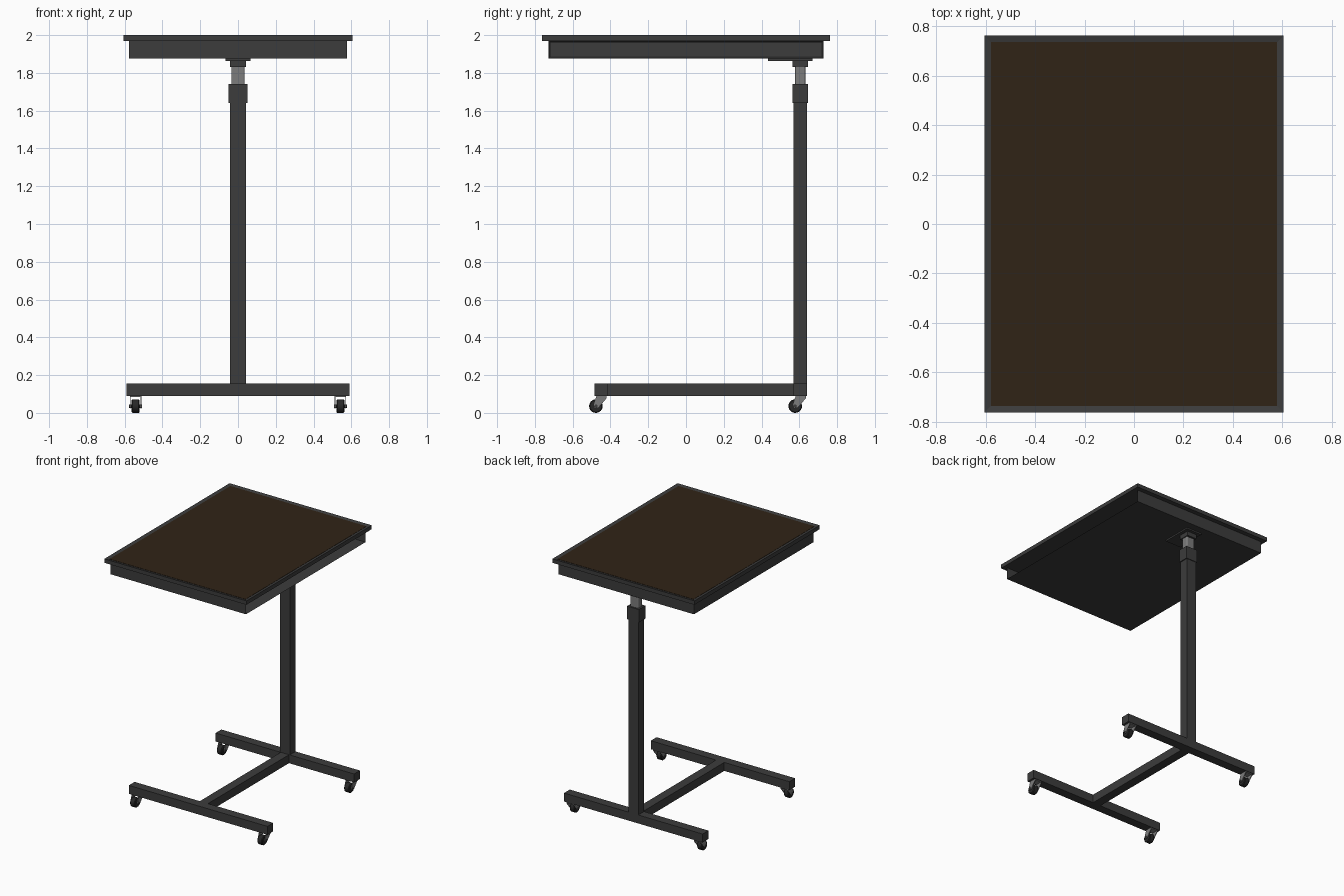
import bpy, bmesh, math
from mathutils import Vector

if "Cube" in bpy.data.objects:
    bpy.data.objects.remove(bpy.data.objects["Cube"])


def material(name, rgb):
    m = bpy.data.materials.new(name)
    m.diffuse_color = (*rgb, 1)
    m.use_nodes = True
    m.node_tree.nodes["Principled BSDF"].inputs["Base Color"].default_value = m.diffuse_color
    return m


DARK = material("dark_metal", (0.045, 0.045, 0.045))
STEEL = material("steel", (0.2, 0.2, 0.2))
BROWN = material("brown_top", (0.03, 0.017, 0.008))
RUBBER = material("rubber", (0.02, 0.02, 0.02))


def finish(name, bm, mat):
    bmesh.ops.recalc_face_normals(bm, faces=bm.faces)
    me = bpy.data.meshes.new(name)
    bm.to_mesh(me)
    bm.free()
    me.materials.append(mat)
    ob = bpy.data.objects.new(name, me)
    bpy.context.collection.objects.link(ob)
    return ob


def box_bm(x, y, z):
    bm = bmesh.new()
    bmesh.ops.create_cube(bm, size=1)
    for v in bm.verts:
        v.co = Vector([(r[0] + r[1]) / 2 + c * (r[1] - r[0]) for r, c in zip((x, y, z), v.co)])
    return bm


def box(name, x, y, z, mat=DARK, bevel=0, segments=1):
    ob = finish(name, box_bm(x, y, z), mat)
    if bevel:
        b = ob.modifiers.new("bevel", "BEVEL")
        b.width = bevel
        b.segments = segments
    return ob


def recess(bm, normal, border, depth):
    # inset the face pointing along normal and push it inwards
    bm.normal_update()
    face = max(bm.faces, key=lambda f: f.normal.dot(Vector(normal)))
    bmesh.ops.inset_region(bm, faces=[face], thickness=border, use_even_offset=True)
    for v in face.verts:
        v.co -= Vector(normal) * depth


def cylinder_x(name, centre, radius, width, mat, sides=24, bevel=0):
    bpy.ops.mesh.primitive_cylinder_add(vertices=sides, radius=radius, depth=width,
                                        location=centre, rotation=(0, math.pi / 2, 0))
    ob = bpy.context.object
    ob.name = name
    ob.data.materials.append(mat)
    if bevel:
        b = ob.modifiers.new("bevel", "BEVEL")
        b.width = bevel
        b.limit_method = "ANGLE"
    bpy.ops.object.shade_smooth_by_angle(angle=math.radians(35))


def extruded_side(name, profile, x0, x1, mat):
    # y,z outline extruded along x
    bm = bmesh.new()
    face = bm.faces.new([bm.verts.new((x0, y, z)) for y, z in profile])
    new = bmesh.ops.extrude_face_region(bm, geom=[face])["geom"]
    bmesh.ops.translate(bm, vec=(x1 - x0, 0, 0),
                        verts=[v for v in new if isinstance(v, bmesh.types.BMVert)])
    return finish(name, bm, mat)


# Table top: rimmed slab with a brown inlay
slab = box_bm((-0.605, 0.605), (-0.762, 0.762), (1.97, 2.0))
recess(slab, (0, 0, 1), 0.026, 0.006)
finish("top_frame", slab, DARK)
box("top_inlay", (-0.579, 0.579), (-0.736, 0.736), (1.985, 1.996), BROWN)

# Storage tray under the top, open on the right side
tray = box_bm((-0.577, 0.577), (-0.727, 0.727), (1.876, 1.97))
recess(tray, (1, 0, 0), 0.01, 1.14)
finish("tray", tray, DARK)

# Column, collar, telescopic tube and mounting plates
Y = 0.605
box("column", (-0.042, 0.042), (Y - 0.035, Y + 0.035), (0.09, 1.66))
box("column_collar", (-0.05, 0.05), (Y - 0.04, Y + 0.04), (1.64, 1.74))
box("telescopic_tube", (-0.035, 0.035), (Y - 0.027, Y + 0.027), (1.72, 1.84), STEEL, 0.008, 3)
box("tube_cap", (-0.042, 0.042), (Y - 0.042, Y + 0.042), (1.83, 1.864))
box("mounting_plate", (-0.067, 0.067), (0.435, 0.67), (1.864, 1.877))

# Base frame
box("rear_foot", (-0.59, 0.59), (0.57, 0.64), (0.09, 0.155))
box("front_foot", (-0.59, 0.59), (-0.485, -0.415), (0.09, 0.155))
box("base_rail", (-0.035, 0.035), (-0.42, 0.575), (0.09, 0.155))

# Casters
for row, y in (("front", -0.45), ("rear", 0.605)):
    for side, x in (("left", -0.542), ("right", 0.542)):
        tag = f"{row}_{side}"
        wy, wz = y - 0.027, 0.036
        cylinder_x(f"{tag}_wheel", (x, wy, wz), 0.036, 0.042, RUBBER, 24, 0.005)
        cylinder_x(f"{tag}_axle", (x, wy, wz), 0.009, 0.07, DARK, 12)
        outline = [(y - 0.024, 0.09), (y + 0.03, 0.09), (y + 0.03, 0.078),
                   (wy + 0.013, wz - 0.01), (wy - 0.008, wz - 0.012), (wy - 0.014, wz + 0.006)]
        for s in (-1, 1):
            extruded_side(f"{tag}_fork_{'inner' if s * x < 0 else 'outer'}", outline,
                          x + s * 0.026, x + s * 0.031, STEEL)
        box(f"{tag}_fork_plate", (x - 0.031, x + 0.031), (y - 0.024, y + 0.03), (0.084, 0.091), STEEL)
